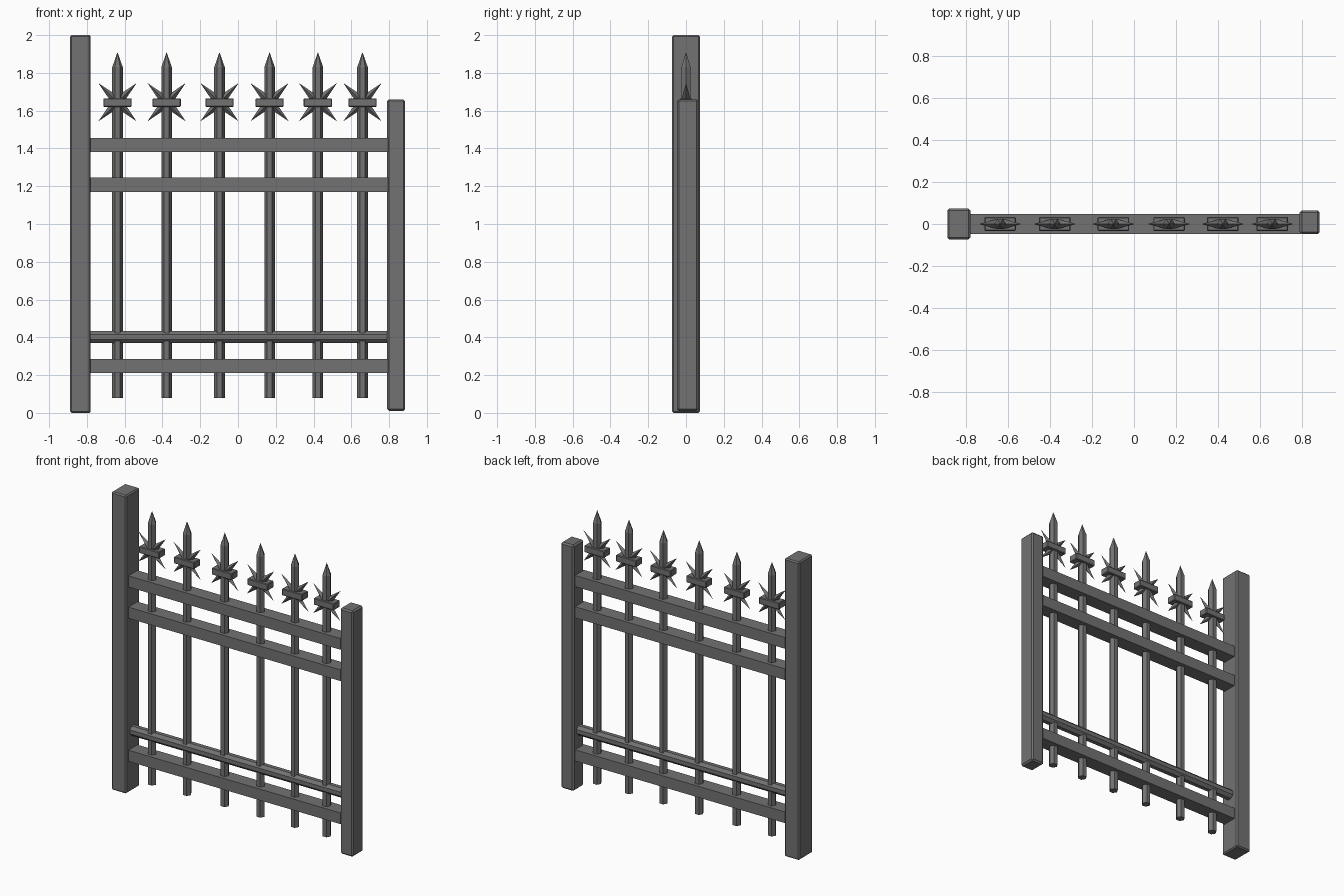
import bpy
import bmesh
import math
from mathutils import Matrix, Vector

cube = bpy.data.objects.get("Cube")
if cube:
    bpy.data.objects.remove(cube, do_unlink=True)

iron = bpy.data.materials.new("iron_grey")
iron.use_nodes = True
GREY = (0.17, 0.17, 0.17, 1)
iron.diffuse_color = GREY
iron.node_tree.nodes["Principled BSDF"].inputs["Base Color"].default_value = GREY


def finish(name, bm):
    bmesh.ops.recalc_face_normals(bm, faces=bm.faces)
    mesh = bpy.data.meshes.new(name)
    bm.to_mesh(mesh)
    bm.free()
    mesh.materials.append(iron)
    obj = bpy.data.objects.new(name, mesh)
    bpy.context.collection.objects.link(obj)
    return obj


def box(name, low, high, bevel=0.0):
    low, high = Vector(low), Vector(high)
    bm = bmesh.new()
    matrix = Matrix.Translation((low + high) / 2) @ Matrix.Diagonal((high - low).to_4d())
    bmesh.ops.create_cube(bm, size=1, matrix=matrix)
    if bevel:
        bmesh.ops.bevel(bm, geom=bm.edges[:], offset=bevel, segments=1, affect='EDGES')
    return finish(name, bm)


def add_cone(bm, sides, r1, r2, depth, matrix):
    # Base sits at the local origin, axis along local z
    bmesh.ops.create_cone(bm, cap_ends=True, segments=sides, radius1=r1, radius2=r2,
                          depth=depth, matrix=matrix @ Matrix.Translation((0, 0, depth / 2)))


# Gate posts
box("tall_post", (-0.89, -0.073, 0), (-0.78, 0.073, 2), 0.008)
box("short_post", (0.79, -0.048, 0.01), (0.885, 0.065, 1.66), 0.01)

# Flat rails
for name, z in (("bottom_rail", 0.21), ("middle_rail", 1.17), ("top_rail", 1.38)):
    box(name, (-0.785, -0.048, z), (0.795, 0.048, z + 0.075))

# Thin round rail
bm = bmesh.new()
add_cone(bm, 8, 0.035, 0.035, 1.58, Matrix.Translation((-0.785, 0, 0.402))
         @ Matrix.Rotation(math.pi / 2, 4, 'Y') @ Matrix.Rotation(math.pi / 8, 4, 'Z'))
finish("thin_rail", bm)

# Upright bars with pointed tips, clamps and barbs
for i, x in enumerate((-0.638, -0.378, -0.098, 0.167, 0.423, 0.659), 1):
    bm = bmesh.new()
    turn = Matrix.Rotation(math.pi / 2, 4, 'Z')
    add_cone(bm, 6, 0.028, 0.028, 1.75, Matrix.Translation((x, 0, 0.08)) @ turn)
    add_cone(bm, 6, 0.028, 0, 0.08, Matrix.Translation((x, 0, 1.83)) @ turn)
    bmesh.ops.remove_doubles(bm, verts=bm.verts, dist=0.0005)
    inner = [f for f in bm.faces if abs(f.calc_center_median().z - 1.83) < 0.001]
    bmesh.ops.delete(bm, geom=inner, context='FACES_ONLY')
    finish(f"bar_{i}", bm)

    box(f"clamp_{i}", (x - 0.075, -0.033, 1.62), (x + 0.075, 0.033, 1.665), 0.004)

    bm = bmesh.new()
    for quarter in range(4):
        angle = math.pi / 4 + quarter * math.pi / 2
        add_cone(bm, 4, 0.028, 0, 0.143, Matrix.Translation((x, 0, 1.645))
                 @ Matrix.Rotation(angle, 4, 'Y'))
    finish(f"barbs_{i}", bm)
